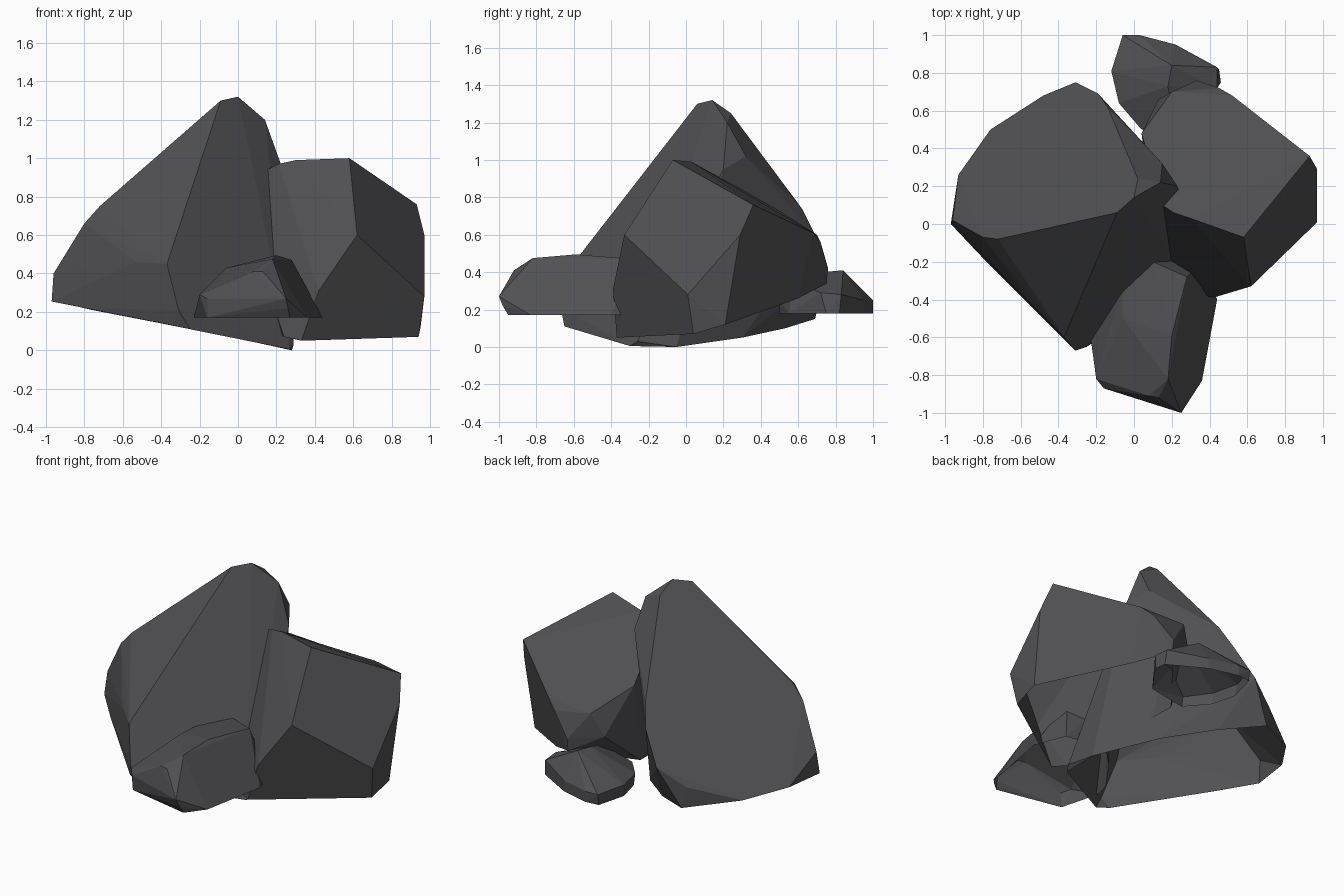
import bpy, bmesh, math

stone = bpy.data.materials.new("dark_grey_stone")
stone.diffuse_color = (0.081, 0.080, 0.086, 1)


def boulder(name, points):
    """Faceted stone: convex hull of its corners, near-flat facets merged, open base."""
    bm = bmesh.new()
    for p in points:
        bm.verts.new(p)
    hull = bmesh.ops.convex_hull(bm, input=bm.verts[:])
    loose = {g for g in hull["geom_interior"] + hull["geom_unused"]
             if isinstance(g, bmesh.types.BMVert)}
    bmesh.ops.delete(bm, geom=list(loose), context='VERTS')
    bmesh.ops.dissolve_limit(bm, angle_limit=math.radians(4),
                             verts=bm.verts[:], edges=bm.edges[:])
    bmesh.ops.recalc_face_normals(bm, faces=bm.faces[:])
    # Leave the underside open
    base = [f for f in bm.faces if f.normal.z < -0.8]
    bmesh.ops.delete(bm, geom=base, context='FACES')
    mesh = bpy.data.meshes.new(name)
    bm.to_mesh(mesh)
    bm.free()
    mesh.materials.append(stone)
    obj = bpy.data.objects.new(name, mesh)
    bpy.context.collection.objects.link(obj)
    return obj


def ring(z, outline):
    """Corners of a level cut."""
    return [(x, y, z) for x, y in outline]


# Tall leaning boulder: slanted top slab, front corners, then tilted base rim
boulder("tall_boulder", [
    (-0.09, 0.06, 1.30), (0.00, 0.14, 1.32), (0.02, 0.24, 1.25),
    (-0.08, 0.49, 0.91), (-0.14, 0.62, 0.74), (-0.19, 0.69, 0.60),
    (-0.31, 0.75, 0.40), (-0.48, 0.68, 0.29), (-0.76, 0.50, 0.21),
    (-0.93, 0.26, 0.25), (-0.96, 0.02, 0.40), (-0.80, -0.07, 0.66),
    (-0.72, -0.08, 0.75),
    (0.14, 0.22, 1.20), (0.15, 0.32, 1.02), (0.23, 0.20, 0.95),
    (-0.37, -0.60, 0.45), (-0.53, -0.44, 0.46), (-0.31, -0.67, 0.21),
    (-0.25, -0.65, 0.11), (-0.34, -0.63, 0.13), (-0.97, 0.00, 0.254),
    (-0.80, -0.18, 0.22), (0.29, -0.26, 0.03), (0.27, -0.30, 0.005),
    (0.28, -0.05, 0.0), (0.05, 0.30, 0.05), (-0.20, 0.53, 0.10),
    (-0.45, 0.69, 0.15)])

# Blocky boulder: top slab, sides, then base rim rising to the back
boulder("block_boulder", [
    (0.58, -0.07, 1.00), (0.15, 0.10, 0.94), (0.21, 0.06, 0.97),
    (0.30, 0.03, 0.99), (0.93, 0.36, 0.76), (0.52, 0.68, 0.61),
    (0.45, 0.72, 0.56), (0.20, 0.70, 0.60), (0.04, 0.48, 0.74),
    (0.97, 0.29, 0.60), (0.97, 0.01, 0.28), (0.62, -0.33, 0.60),
    (0.42, -0.39, 0.31), (0.12, 0.00, 0.47), (0.33, 0.76, 0.42),
    (0.13, 0.66, 0.45), (0.33, 0.75, 0.34),
    (0.94, 0.04, 0.07), (0.95, 0.21, 0.12),
    (0.33, -0.37, 0.05), (0.24, -0.33, 0.07), (0.21, -0.28, 0.16),
    (0.52, 0.60, 0.26), (0.05, 0.40, 0.22)])

# Low front stone with a level base
boulder("front_stone", [
    (-0.16, -0.87, 0.27), (0.25, -1.00, 0.27), (0.13, -0.92, 0.41),
    (0.08, -0.91, 0.41), (0.18, -0.82, 0.475), (-0.20, -0.82, 0.29),
    (-0.06, -0.50, 0.43), (0.20, -0.59, 0.495), (0.28, -0.28, 0.47),
    (-0.06, -0.32, 0.42), (0.10, -0.20, 0.46), (0.26, -0.98, 0.22)]
    + ring(0.17, [(-0.16, -0.86), (-0.23, -0.60), (-0.20, -0.50),
                  (-0.06, -0.30), (0.10, -0.15), (0.36, -0.20),
                  (0.44, -0.40), (0.36, -0.83), (0.27, -0.95)]))

# Small back stone with a level base
boulder("back_stone", [
    (0.20, 0.84, 0.41), (0.18, 0.73, 0.40), (0.20, 0.58, 0.35),
    (-0.06, 1.00, 0.25), (0.03, 1.00, 0.25), (0.22, 0.95, 0.25),
    (0.44, 0.83, 0.28), (0.44, 0.72, 0.29), (-0.12, 0.81, 0.26),
    (-0.08, 0.64, 0.26), (0.04, 0.50, 0.25)]
    + ring(0.18, [(-0.06, 0.99), (0.03, 1.00), (0.22, 0.95), (0.45, 0.82),
                  (0.46, 0.75), (0.32, 0.55), (0.05, 0.50), (-0.07, 0.64),
                  (-0.11, 0.80)]))
